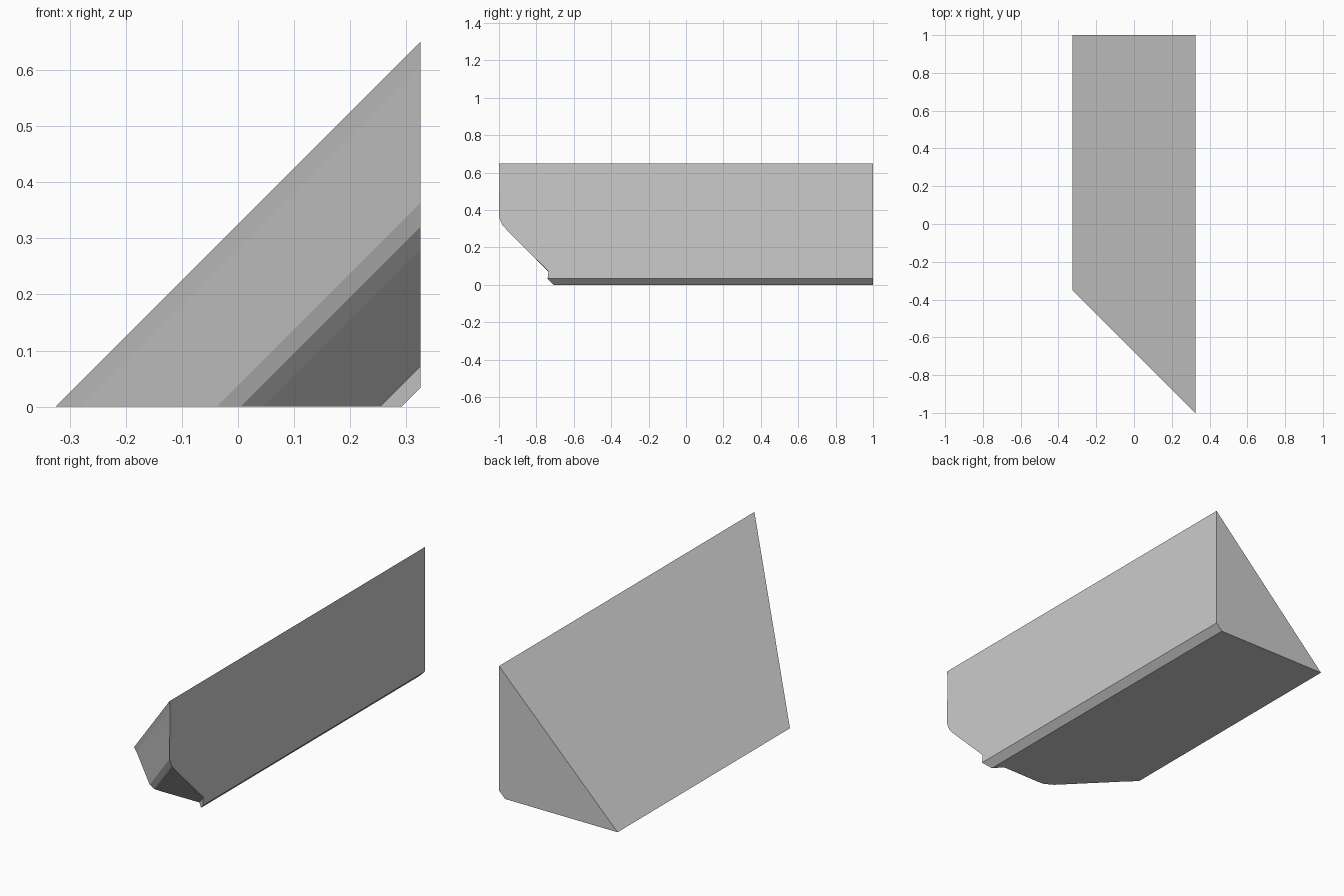
import bpy, bmesh
from mathutils import Vector

cube = bpy.data.objects.get("Cube")
if cube:
    bpy.data.objects.remove(cube, do_unlink=True)

HALF = 0.325      # half width
HEIGHT = 0.65
BACK = 1.0

grey = bpy.data.materials.new("light_grey")
grey.use_nodes = True
grey.diffuse_color = (0.6, 0.6, 0.6, 1)
grey.node_tree.nodes["Principled BSDF"].inputs["Base Color"].default_value = (0.6, 0.6, 0.6, 1)

# Moulded front edge (y, z) on the upright side, from top to bottom
edge = [(-1.0, HEIGHT), (-0.997, 0.61), (-1.0, 0.363), (-0.982, 0.32),
        (-0.945, 0.28), (-0.735, 0.072), (-0.74, 0.033)]
outline = edge + [(BACK + 0.5, 0.033), (BACK + 0.5, HEIGHT)]


def trim(bm, point, normal):
    """Cut away everything beyond a plane and cap the opening."""
    geom = bm.verts[:] + bm.edges[:] + bm.faces[:]
    cut = bmesh.ops.bisect_plane(bm, geom=geom, plane_co=point,
                                 plane_no=normal, clear_outer=True)
    rim = [e for e in cut["geom_cut"] if isinstance(e, bmesh.types.BMEdge)]
    bmesh.ops.contextual_create(bm, geom=rim)


# Sweep the outline diagonally down and back, then trim the floor and back end
bm = bmesh.new()
side = bm.faces.new([bm.verts.new((HALF, y, z)) for y, z in outline])
swept = bmesh.ops.extrude_face_region(bm, geom=[side], use_keep_orig=True)
moved = [v for v in swept["geom"] if isinstance(v, bmesh.types.BMVert)]
bmesh.ops.translate(bm, verts=moved, vec=Vector((-0.7, 0.7, -0.7)))
trim(bm, (0, 0, 0), (0, 0, -1))
trim(bm, (0, BACK, 0), (0, 1, 0))
bmesh.ops.recalc_face_normals(bm, faces=bm.faces[:])

mesh = bpy.data.meshes.new("mitred_moulding")
bm.to_mesh(mesh)
bm.free()
mesh.materials.append(grey)
obj = bpy.data.objects.new("mitred_moulding", mesh)
bpy.context.collection.objects.link(obj)
